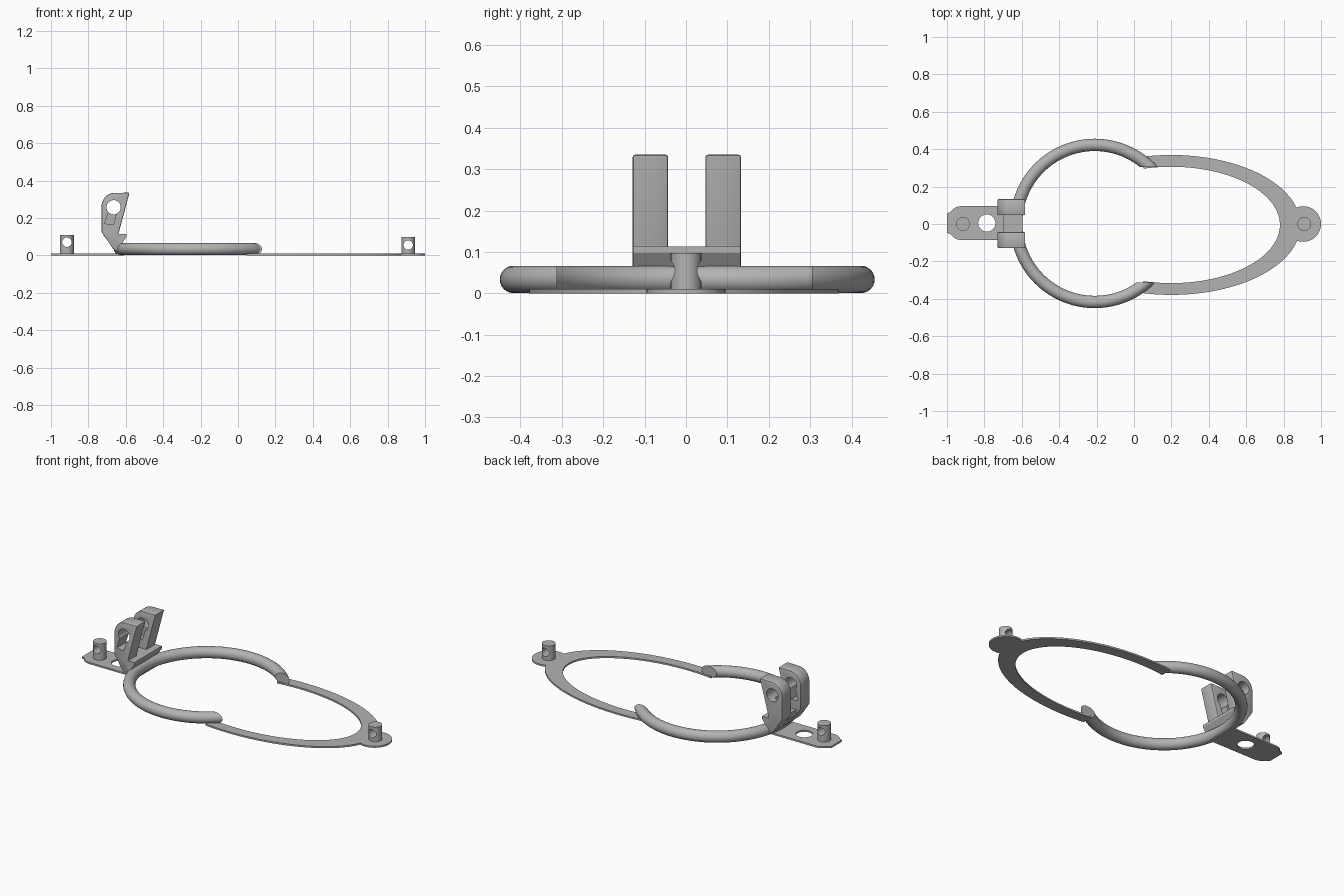
import bpy, bmesh, math
from mathutils import Matrix

if "Cube" in bpy.data.objects:
    bpy.data.objects.remove(bpy.data.objects["Cube"])

GREY = (0.45, 0.45, 0.45, 1)
metal = bpy.data.materials.new("plain_grey")
metal.use_nodes = True
metal.diffuse_color = GREY
metal.node_tree.nodes["Principled BSDF"].inputs["Base Color"].default_value = GREY


def make(name, bm):
    bmesh.ops.recalc_face_normals(bm, faces=bm.faces)
    mesh = bpy.data.meshes.new(name)
    bm.to_mesh(mesh)
    bm.free()
    mesh.materials.append(metal)
    obj = bpy.data.objects.new(name, mesh)
    bpy.context.collection.objects.link(obj)
    return obj


def prism(name, outline, low, high, upright=False):
    """Extrude an outline along z, or an x-z outline along y when upright."""
    bm = bmesh.new()
    place = (lambda a, b: (a, low, b)) if upright else (lambda a, b: (a, b, low))
    face = bm.faces.new([bm.verts.new(place(a, b)) for a, b in outline])
    grown = bmesh.ops.extrude_face_region(bm, geom=[face])["geom"]
    step = (0, high - low, 0) if upright else (0, 0, high - low)
    bmesh.ops.translate(bm, vec=step, verts=[v for v in grown if isinstance(v, bmesh.types.BMVert)])
    return make(name, bm)


def arc(cx, cy, rx, ry, start, end, n):
    angles = [math.radians(start + (end - start) * i / n) for i in range(n + 1)]
    return [(cx + rx * math.cos(t), cy + ry * math.sin(t)) for t in angles]


def circle(cx, cy, r, n=40):
    return arc(cx, cy, r, r, 0, 360, n)[:-1]


def boolean(obj, other, operation="DIFFERENCE"):
    mod = obj.modifiers.new(operation.lower(), "BOOLEAN")
    mod.object, mod.operation, mod.solver = other, operation, "EXACT"
    bpy.context.view_layer.objects.active = obj
    bpy.ops.object.modifier_apply(modifier=mod.name)
    bpy.data.objects.remove(other)


def smooth(obj):
    bpy.ops.object.select_all(action="DESELECT")
    obj.select_set(True)
    bpy.context.view_layer.objects.active = obj
    bpy.ops.object.shade_smooth_by_angle(angle=math.radians(32))


PLATE = 0.01

# Open tube ring: a full torus with its right side cut away
bm = bmesh.new()
section = bmesh.ops.create_circle(bm, segments=24, radius=0.033)["verts"]
bmesh.ops.transform(bm, verts=section,
                    matrix=Matrix.Translation((0.42, 0, 0)) @ Matrix.Rotation(math.pi / 2, 4, "X"))
bmesh.ops.spin(bm, geom=bm.verts[:] + bm.edges[:], cent=(0, 0, 0), axis=(0, 0, 1),
               angle=math.tau, steps=96, use_merge=True)
bmesh.ops.remove_doubles(bm, verts=bm.verts, dist=0.0001)
bmesh.ops.translate(bm, verts=bm.verts, vec=(-0.21, 0.003, 0.0335))
ring = make("tube_ring", bm)
gap = [(0, -0.312), (0.5, -0.312), (0.5, 0.304), (0, 0.304)]
boolean(ring, prism("ring_gap", gap, -0.1, 0.2))

# Flat half-oval band with a round tab at its tip
band_outline = (arc(0.2, -0.005, 0.69, 0.374, -103, 103, 72)
                + arc(0.2, -0.005, 0.58, 0.311, 105, -105, 72))
band = prism("oval_band", band_outline, 0, PLATE)
boolean(band, prism("tip_tab", circle(0.905, 0, 0.095), 0, PLATE), "UNION")

# Flat mounting tongue with a through hole
tongue_outline = (arc(-0.925, 0.005, 0.075, 0.09, 90, 145, 8)
                  + arc(-0.925, 0.005, 0.075, 0.09, 215, 270, 8)
                  + [(-0.61, -0.085), (-0.61, 0.095)])
tongue_outline = [(-1 if x < -0.985 else x, y) for x, y in tongue_outline]
tongue = prism("mounting_tongue", tongue_outline, 0, PLATE)
boolean(tongue, prism("tongue_hole", circle(-0.787, 0.005, 0.046), -0.1, 0.1))

# Upright pins, each drilled from front to back
for name, x, top, hole in (("left_pin", 0.91, 0.097, 0.055), ("right_pin", -0.915, 0.108, 0.07)):
    pin = prism(name, circle(x, 0, 0.037, 32), 0.002, top)
    boolean(pin, prism("pin_bore", circle(x, hole, 0.025, 32), -0.1, 0.1, True))
    smooth(pin)

# Two clevis prongs with a shared cross bore and a slot
prong_outline = ([(-0.58, 0.335)] + arc(-0.655, 0.26, 0.075, 0.075, 100, 175, 8)
                 + [(-0.73, 0.125), (-0.67, 0.037), (-0.64, 0.018), (-0.61, 0.03),
                    (-0.62, 0.064), (-0.64, 0.112)])
slot = [(-0.692, 0.235), (-0.648, 0.23), (-0.666, 0.165), (-0.713, 0.17)]
for name, low, high in (("front_prong", -0.129, -0.043), ("back_prong", 0.047, 0.133)):
    prong = prism(name, prong_outline, low, high, True)
    bevel = prong.modifiers.new("soft_edges", "BEVEL")
    bevel.width, bevel.segments, bevel.limit_method = 0.006, 2, "ANGLE"
    bpy.context.view_layer.objects.active = prong
    bpy.ops.object.modifier_apply(modifier=bevel.name)
    boolean(prong, prism("cross_bore", circle(-0.665, 0.257, 0.038), -0.3, 0.3, True))
    boolean(prong, prism("slot_cut", slot, -0.3, 0.09, True))
    smooth(prong)

# Clevis base joining the prongs above the ring
base_outline = [(-0.70, 0.113), (-0.70, 0.081), (-0.67, 0.038), (-0.64, 0.02), (-0.612, 0.03),
                (-0.62, 0.064), (-0.597, 0.098), (-0.597, 0.113)]
smooth(prism("clevis_base", base_outline, -0.128, 0.132, True))

for obj in (ring, band, tongue):
    smooth(obj)
